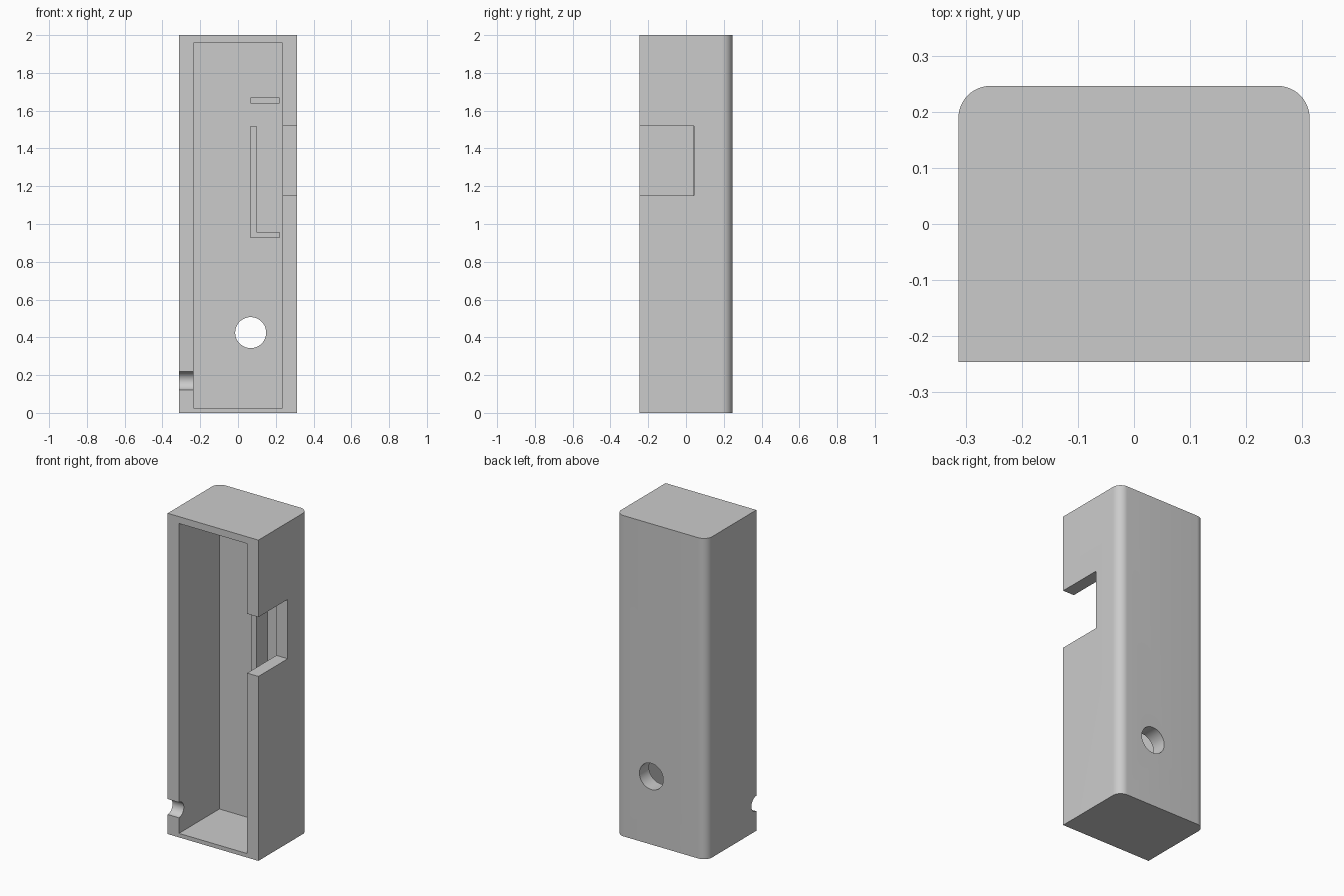
import bpy
import bmesh
from math import pi, sin, cos
from mathutils import Matrix

cube = bpy.data.objects.get("Cube")
if cube:
    bpy.data.objects.remove(cube, do_unlink=True)

grey = bpy.data.materials.new("plain grey")
grey.use_nodes = True
colour = (0.6, 0.6, 0.6, 1)
grey.diffuse_color = colour
grey.node_tree.nodes["Principled BSDF"].inputs["Base Color"].default_value = colour

W, D, H = 0.313, 0.246, 2.0   # half width, half depth, height
R = 0.057                     # rear corner radius
INNER, BACK = 0.235, 0.152    # cavity half width, inside of rear wall


def finish(name, bm):
    bmesh.ops.recalc_face_normals(bm, faces=bm.faces)
    mesh = bpy.data.meshes.new(name)
    bm.to_mesh(mesh)
    bm.free()
    mesh.materials.append(grey)
    obj = bpy.data.objects.new(name, mesh)
    bpy.context.collection.objects.link(obj)
    return obj


def prism(name, points, vector):
    """Extrude a closed outline along a vector."""
    bm = bmesh.new()
    face = bm.faces.new([bm.verts.new(p) for p in points])
    new = bmesh.ops.extrude_face_region(bm, geom=[face])["geom"]
    verts = [v for v in new if isinstance(v, bmesh.types.BMVert)]
    bmesh.ops.translate(bm, verts=verts, vec=vector)
    return finish(name, bm)


def box(name, x0, x1, y0, y1, z0, z1):
    outline = [(x0, y0, z0), (x1, y0, z0), (x1, y1, z0), (x0, y1, z0)]
    return prism(name, outline, (0, 0, z1 - z0))


def cylinder(name, centre, radius, length, axis):
    bm = bmesh.new()
    turn = Matrix.Rotation(pi / 2, 4, axis)
    bmesh.ops.create_cone(bm, cap_ends=True, segments=48, radius1=radius,
                          radius2=radius, depth=length,
                          matrix=Matrix.Translation(centre) @ turn)
    return finish(name, bm)


# Case body: square front edges, rounded rear edges
outline = [(-W, -D, 0), (W, -D, 0)]
for side, start in ((1, 0), (-1, pi / 2)):
    for i in range(13):
        a = start + i * pi / 24
        outline.append((side * (W - R) + R * cos(a), D - R + R * sin(a), 0))
case = prism("case_body", outline, (0, 0, H))

# Openings: main cavity, side window, rear hole, cable groove
cutters = [
    box("cavity_cutter", -INNER, INNER, -0.4, BACK, 0.025, 1.957),
    box("side_window_cutter", 0.2, 0.4, -0.4, 0.043, 1.15, 1.52),
    cylinder("rear_hole_cutter", (0.067, 0.2, 0.425), 0.082, 0.3, "X"),
    cylinder("cable_groove_cutter", (-0.29, -D, 0.17), 0.048, 0.15, "Y"),
]
bpy.context.view_layer.objects.active = case
for cutter in cutters:
    mod = case.modifiers.new(cutter.name, "BOOLEAN")
    mod.operation = "DIFFERENCE"
    mod.solver = "EXACT"
    mod.object = cutter
    bpy.ops.object.modifier_apply(modifier=mod.name)
    bpy.data.objects.remove(cutter, do_unlink=True)

bpy.ops.object.select_all(action="DESELECT")
case.select_set(True)
bpy.ops.object.shade_smooth_by_angle(angle=pi / 6)

# Retaining ribs standing on the inside of the rear wall
X0, X1, X2 = 0.065, 0.098, 0.22
FRONT = 0.04
box("upper_rib", X0, X2, FRONT, BACK, 1.637, 1.67)
foot = [(X0, 0.925), (X2, 0.925), (X2, 0.958), (X1, 0.958), (X1, 1.52), (X0, 1.52)]
prism("corner_rib", [(x, FRONT, z) for x, z in foot], (0, BACK - FRONT, 0))
